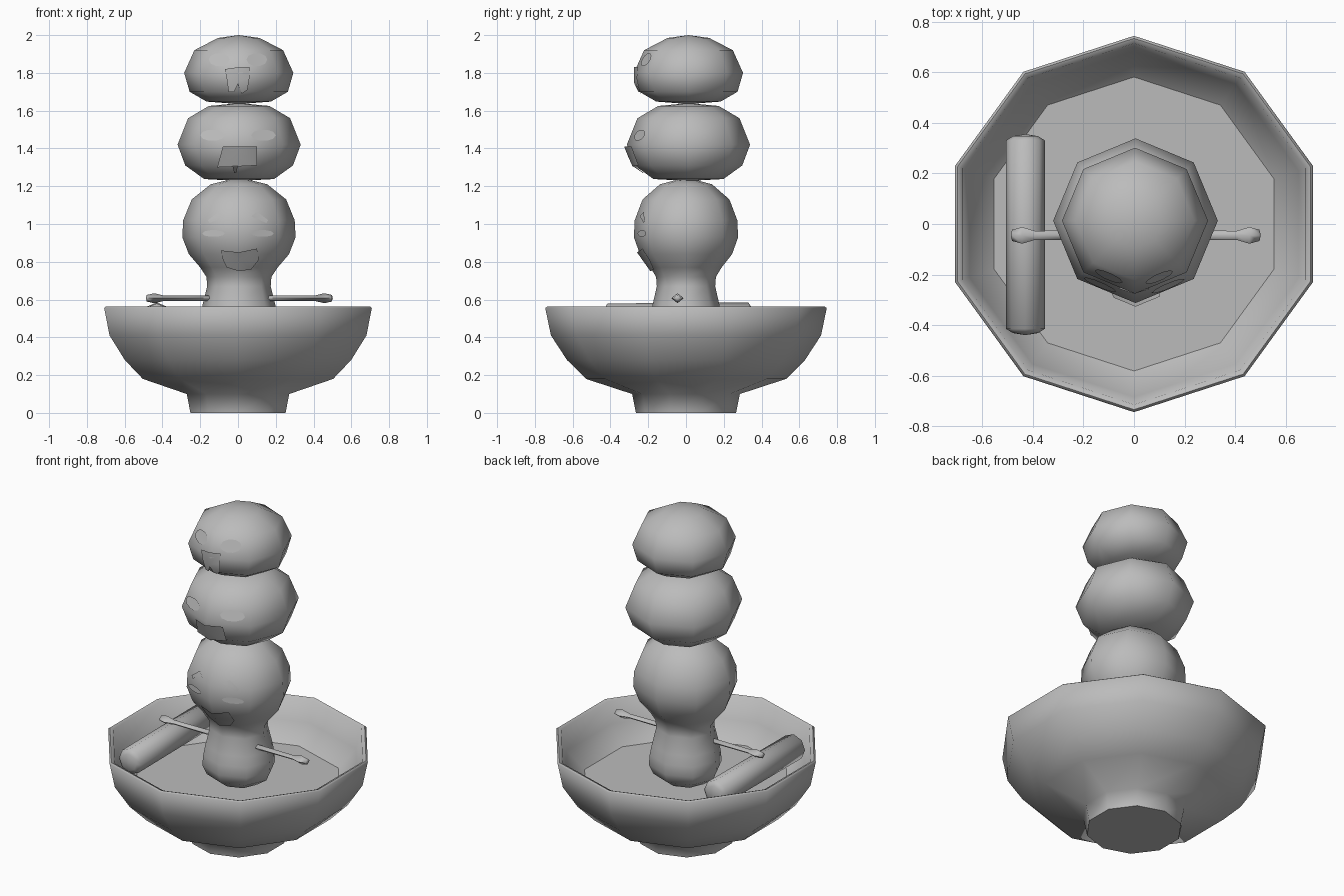
import bpy, bmesh, math
from mathutils import Vector, Matrix
from mathutils.bvhtree import BVHTree

old = bpy.data.objects.get("Cube")
if old:
    bpy.data.objects.remove(old, do_unlink=True)

grey = bpy.data.materials.new("plain grey")
grey.use_nodes = True
GREY = (0.5, 0.5, 0.5, 1)
grey.diffuse_color = GREY
grey.node_tree.nodes["Principled BSDF"].inputs["Base Color"].default_value = GREY


def finish(bm, name, angle=None):
    bmesh.ops.recalc_face_normals(bm, faces=bm.faces)
    mesh = bpy.data.meshes.new(name)
    bm.to_mesh(mesh)
    bm.free()
    mesh.materials.append(grey)
    obj = bpy.data.objects.new(name, mesh)
    bpy.context.collection.objects.link(obj)
    bpy.ops.object.select_all(action='DESELECT')
    obj.select_set(True)
    bpy.context.view_layer.objects.active = obj
    if angle:
        bpy.ops.object.shade_smooth_by_angle(angle=math.radians(angle))
    return obj


def lathe(name, profile, sides, angle, matrix=Matrix()):
    """Spin (radius, height) points round z; radius 0 makes a pole."""
    bm = bmesh.new()
    rings = []
    for r, z in profile:
        n = sides if r else 1
        ring = []
        for i in range(n):
            a = math.pi / 2 + math.tau * i / sides
            ring.append(bm.verts.new((r * math.cos(a), r * math.sin(a), z)))
        rings.append(ring)
    for low, high in zip(rings, rings[1:]):
        for i in range(sides):
            j = (i + 1) % sides
            corners = [low[i % len(low)], low[j % len(low)],
                       high[j % len(high)], high[i % len(high)]]
            bm.faces.new(list(dict.fromkeys(corners)))
    bm.transform(matrix)
    return finish(bm, name, angle)


def face_plate(name, ball, outline, lift=0.006, mirror=False):
    """Thin painted detail laid on the front of a ball from an x, z outline."""
    bm0 = bmesh.new()
    bm0.from_mesh(ball.data)
    tree = BVHTree.FromBMesh(bm0)
    bm0.free()
    bm = bmesh.new()

    def on_ball(x, z):
        hit = tree.ray_cast(Vector((x, -2, z)), Vector((0, 1, 0)))[0]
        return bm.verts.new(hit - Vector((0, lift, 0)))

    for side in ((1, -1) if mirror else (1,)):
        pts = [on_ball(side * x, z) for x, z in outline]
        mid = sum((v.co for v in pts), Vector()) / len(pts)
        hub = on_ball(mid.x, mid.z)
        for a, b in zip(pts, pts[1:] + pts[:1]):
            bm.faces.new((a, b, hub))
    return finish(bm, name, 60)


def oval(cx, cz, rx, rz, n=10):
    return [(cx + rx * math.cos(math.tau * i / n), cz + rz * math.sin(math.tau * i / n))
            for i in range(n)]


# Ten-sided bowl of even thickness on a foot, and the flat filling inside it
lathe("bowl", [(0, 0), (0.265, 0), (0.285, 0.1), (0.53, 0.18), (0.63, 0.28),
               (0.715, 0.41), (0.745, 0.555), (0.735, 0.563), (0.715, 0.555),
               (0.685, 0.43), (0.582, 0.33), (0.56, 0.31)], 10, 62)
lathe("bowl_filling", [(0, 0.33), (0.585, 0.33)], 10, None)

# Column with a rounded base and a round head, then two flattened balls above
body = lathe("body", [(0, 0.33), (0.12, 0.35), (0.185, 0.395), (0.21, 0.45),
                      (0.205, 0.51), (0.193, 0.57), (0.168, 0.67), (0.172, 0.72),
                      (0.205, 0.77), (0.265, 0.84), (0.3, 0.93), (0.295, 1.02),
                      (0.25, 1.13), (0.15, 1.21), (0.05, 1.235), (0, 1.235)], 8, 180,
             Matrix.Translation((0.005, 0, 0)) @ Matrix.Diagonal((1, 0.92, 1, 1)))
middle = lathe("middle_ball", [(0, 1.228), (0.185, 1.238), (0.285, 1.31), (0.326, 1.42),
                               (0.27, 1.56), (0.16, 1.625), (0, 1.64)], 8, 180,
               Matrix.Translation((0.006, 0.013, 0)))
top = lathe("top_ball", [(0, 1.635), (0.17, 1.648), (0.26, 1.7), (0.289, 1.8),
                         (0.235, 1.92), (0.11, 1.985), (0, 2.0)], 8, 180,
            Matrix.Translation((0.004, 0.013, 0)))

# Two thin arms with bulbous tips
for side, label in ((1, "left_arm"), (-1, "right_arm")):
    place = (Matrix.Translation((0.007, -0.045, 0.607))
             @ Matrix.Rotation(side * math.pi / 2, 4, 'Y')
             @ Matrix.Diagonal((0.8, 1, 1, 1)))
    lathe(label, [(0, 0.1), (0.02, 0.1), (0.018, 0.4), (0.033, 0.45),
                  (0.022, 0.49), (0, 0.495)], 4, 100, place)

# Roll resting along the right inside of the bowl
lathe("roll", [(0, -0.398), (0.05, -0.39), (0.077, -0.373), (0.077, 0.373),
               (0.05, 0.39), (0, 0.398)], 8, 180,
      Matrix.Translation((-0.43, -0.042, 0.505)) @ Matrix.Rotation(math.radians(-89.6), 4, 'X'))

# Top face: round eyes and a notched beak
face_plate("top_eyes", top, oval(0.1, 1.87, 0.055, 0.035), mirror=True)
face_plate("top_beak", top, [(-0.07, 1.82), (0, 1.83), (0.06, 1.83), (0.06, 1.77),
                             (0.05, 1.71), (0.02, 1.69), (0, 1.74), (-0.02, 1.7),
                             (-0.05, 1.7), (-0.06, 1.77)], 0.015)

# Middle face: eyes and a bent mouth with one tooth
face_plate("middle_eyes", middle, oval(0.135, 1.47, 0.065, 0.03), mirror=True)
face_plate("middle_mouth", middle, [(-0.08, 1.41), (0.006, 1.41), (0.1, 1.41),
                                    (0.1, 1.31), (0.006, 1.305), (-0.11, 1.3)], 0.018)
face_plate("middle_tooth", middle, [(-0.03, 1.31), (0, 1.31), (-0.01, 1.27), (-0.02, 1.27)],
           0.018)

# Lower face: slanted brows, eyes and a rounded mouth
face_plate("body_brows", body, [(0.07, 1.04), (0.1, 1.065), (0.16, 1.02), (0.15, 1.005)],
           mirror=True)
face_plate("body_eyes", body, oval(0.13, 0.95, 0.06, 0.018), mirror=True)
face_plate("body_mouth", body, [(-0.09, 0.86), (0.005, 0.85), (0.1, 0.87), (0.11, 0.81),
                                (0.07, 0.76), (0.005, 0.75), (-0.06, 0.77), (-0.08, 0.81)],
           0.012)
